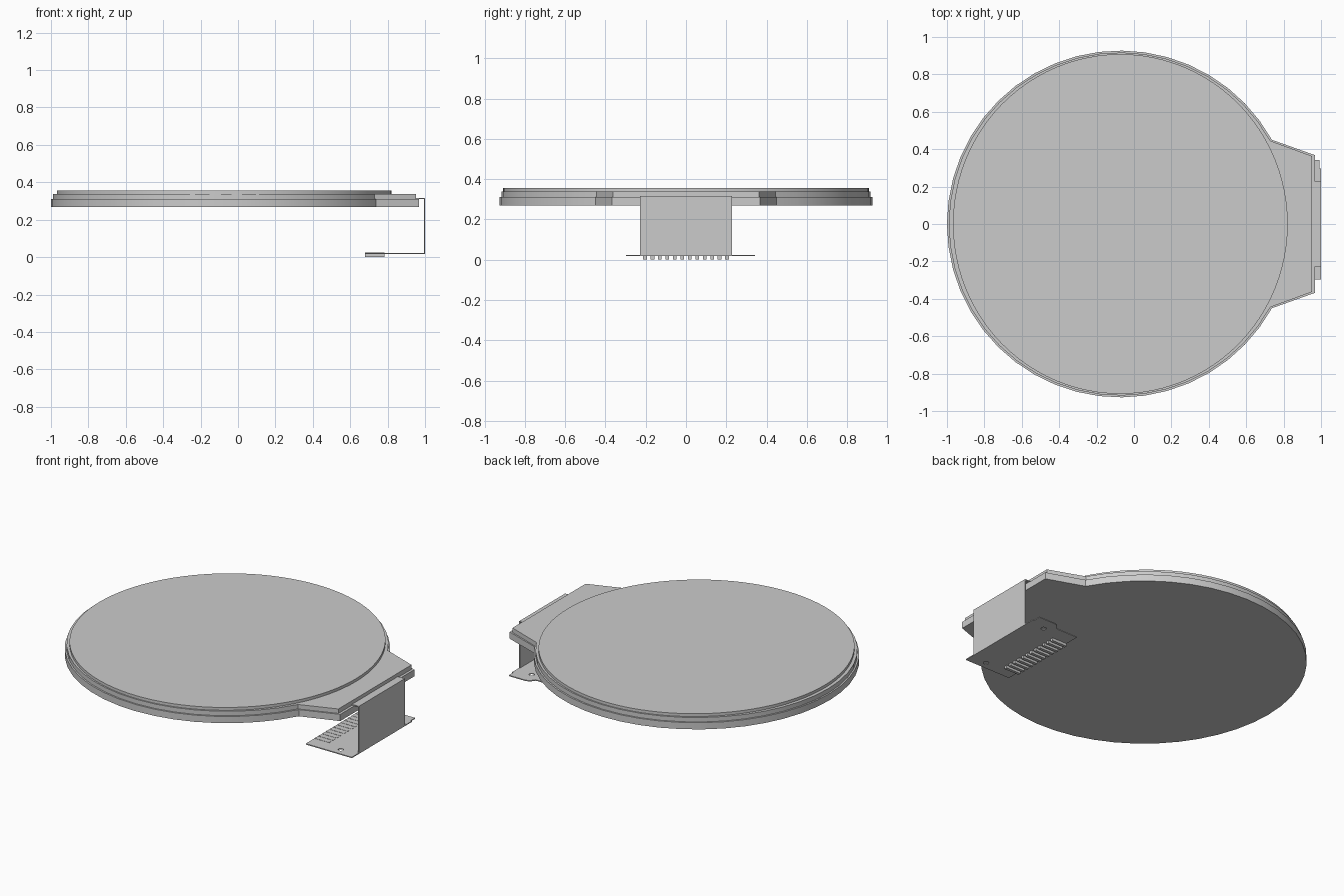
import bpy, bmesh
from math import radians, cos, sin, atan2, tau

if "Cube" in bpy.data.objects:
    bpy.data.objects.remove(bpy.data.objects["Cube"])

CX = -0.073  # centre of the round panel


def prism(name, loops, z0, z1):
    """Flat outline (later loops are holes) extruded between two heights."""
    cu = bpy.data.curves.new(name, 'CURVE')
    cu.dimensions = '2D'
    cu.fill_mode = 'BOTH'
    cu.extrude = (z1 - z0) / 2
    for loop in loops:
        sp = cu.splines.new('POLY')
        sp.points.add(len(loop) - 1)
        for p, (x, y) in zip(sp.points, loop):
            p.co = (x, y, 0, 1)
        sp.use_cyclic_u = True
    ob = bpy.data.objects.new(name, cu)
    ob.location.z = (z0 + z1) / 2
    bpy.context.collection.objects.link(ob)
    bpy.ops.object.select_all(action='DESELECT')
    ob.select_set(True)
    bpy.context.view_layer.objects.active = ob
    bpy.ops.object.convert(target='MESH')
    ob = bpy.context.view_layer.objects.active
    # weld caps to walls
    bm = bmesh.new()
    bm.from_mesh(ob.data)
    bmesh.ops.remove_doubles(bm, verts=bm.verts, dist=1e-5)
    bmesh.ops.recalc_face_normals(bm, faces=bm.faces)
    bm.to_mesh(ob.data)
    bm.free()
    bpy.ops.object.shade_smooth_by_angle(angle=radians(30))
    return ob


def ellipse(cx, cy, rx, ry, n):
    return [(cx + rx * cos(tau * i / n), cy + ry * sin(tau * i / n)) for i in range(n)]


def tabbed_disc(r, jy, end_x, end_y, n=40):
    """Circle with a tapered connector tab on the +x side."""
    a = atan2(jy, (r * r - jy * jy) ** 0.5)
    arc = [(CX + r * cos(a + (tau - 2 * a) * i / n),
            r * sin(a + (tau - 2 * a) * i / n)) for i in range(n + 1)]
    return arc + [(end_x, -end_y), (end_x, end_y)]


# Panel layers
prism("lower_glass", [tabbed_disc(0.927, 0.45, 0.968, 0.368)], 0.268, 0.310)
prism("upper_glass", [tabbed_disc(0.917, 0.445, 0.952, 0.363)], 0.310, 0.338)
prism("top_film", [ellipse(CX, 0, 0.895, 0.908, 96)], 0.338, 0.356)

# Ribbon cable: top flap and vertical drop
w = 0.228
prism("ribbon_flap", [[(0.952, -w), (1, -w), (1, w), (0.952, w)]], 0.310, 0.316)
prism("ribbon_drop", [[(0.994, -w), (1, -w), (1, w), (0.994, w)]], 0.020, 0.312)

# Ribbon foot with an ear on one side and two locating holes
foot = [(0.68, -0.298), (1, -0.298), (1, 0.298), (0.991, 0.298), (0.991, 0.343),
        (0.875, 0.343), (0.85, 0.332), (0.83, 0.305), (0.68, 0.305)]
holes = [ellipse(0.89, y, 0.016, 0.016, 16) for y in (-0.25, 0.26)]
prism("ribbon_foot", [foot] + holes, 0.017, 0.023)

# Contact strips
for i in range(12):
    y = (i - 5.5) * 0.0370
    prism(f"contact_{i + 1}", [[(0.68, y - 0.009), (0.783, y - 0.009),
                                (0.783, y + 0.009), (0.68, y + 0.009)]], 0.0, 0.0245)
